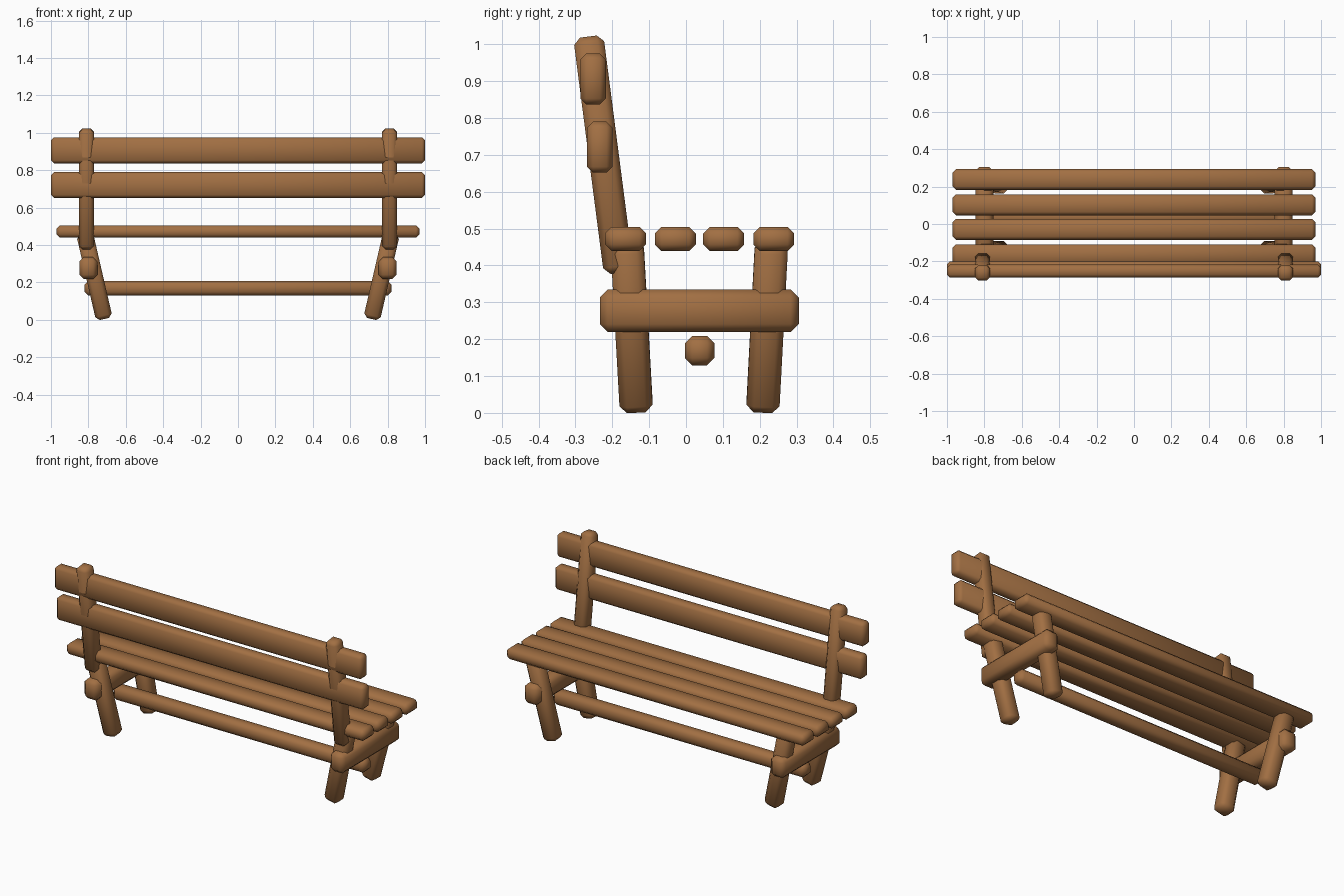
import bpy, bmesh
from mathutils import Vector, Matrix

if "Cube" in bpy.data.objects:
    bpy.data.objects.remove(bpy.data.objects["Cube"])

wood = bpy.data.materials.new("brown wood")
wood.diffuse_color = (0.36, 0.16, 0.056, 1)
wood.use_nodes = True
wood.node_tree.nodes["Principled BSDF"].inputs["Base Color"].default_value = wood.diffuse_color


def beam(name, start, end, width, depth, chamfer):
    """Chamfered timber running from start to end; depth is measured towards y (or z for y beams)."""
    start, end = Vector(start), Vector(end)
    axis = (end - start).normalized()
    ref = Vector((0, 0, 1)) if abs(axis.y) > 0.8 else Vector((0, 1, 0))
    side = ref.cross(axis).normalized()
    up = axis.cross(side)
    bm = bmesh.new()
    bmesh.ops.create_cube(bm, size=1)
    bmesh.ops.scale(bm, vec=(width, depth, (end - start).length), verts=bm.verts)
    bmesh.ops.bevel(bm, geom=bm.edges[:], offset=chamfer, segments=1,
                    profile=0.5, affect='EDGES')
    rot = Matrix((side, up, axis)).transposed().to_4x4()
    bm.transform(Matrix.Translation((start + end) / 2) @ rot)
    for f in bm.faces:
        f.smooth = True
    mesh = bpy.data.meshes.new(name)
    bm.to_mesh(mesh)
    bm.free()
    mesh.materials.append(wood)
    ob = bpy.data.objects.new(name, mesh)
    bpy.context.collection.objects.link(ob)
    return ob


# Seat planks
for i, y in enumerate((-0.164, -0.029, 0.102, 0.238)):
    beam(f"seat_plank_{i + 1}", (-0.97, y, 0.472), (0.97, y, 0.472), 0.066, 0.111, 0.018)

# Backrest planks
for name, y, z in (("upper", -0.252, 0.906), ("lower", -0.234, 0.721)):
    beam(f"{name}_back_plank", (-1, y, z), (1, y, z), 0.138, 0.069, 0.016)

# Long stretcher under the seat
beam("stretcher", (-0.82, 0.037, 0.169), (0.82, 0.037, 0.169), 0.08, 0.08, 0.02)

# Both ends of the bench
for s, side in ((-1, "left"), (1, "right")):
    # Leaning backrest post
    beam(f"{side}_back_post", (s * 0.81, -0.182, 0.38), (s * 0.81, -0.265, 1.021),
         0.08, 0.082, 0.018)
    # Side rail joining the legs
    beam(f"{side}_side_rail", (s * 0.8, -0.234, 0.277), (s * 0.8, 0.306, 0.277),
         0.095, 0.116, 0.022)
    # Splayed legs
    beam(f"{side}_rear_leg", (s * 0.715, -0.1345, 0.006), (s * 0.82, -0.16, 0.46),
         0.09, 0.09, 0.02)
    beam(f"{side}_front_leg", (s * 0.715, 0.208, 0.006), (s * 0.82, 0.232, 0.46),
         0.09, 0.09, 0.02)
